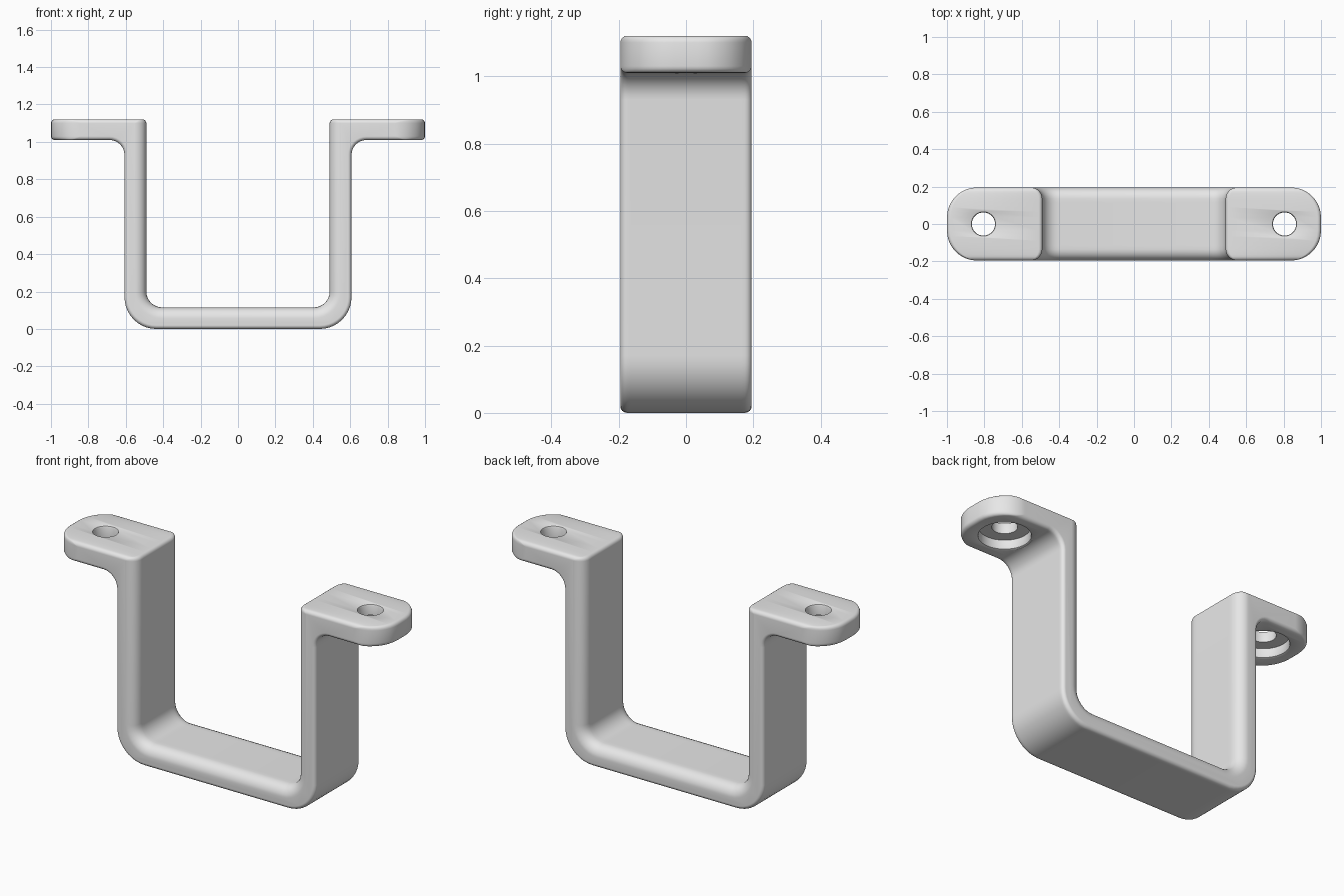
import bpy, bmesh, math
from mathutils import Vector

if "Cube" in bpy.data.objects:
    bpy.data.objects.remove(bpy.data.objects["Cube"])

HALF_DEPTH = 0.195
gray = bpy.data.materials.new("light gray")
gray.diffuse_color = (0.8, 0.8, 0.8, 1)
gray.use_nodes = True
gray.node_tree.nodes["Principled BSDF"].inputs["Base Color"].default_value = gray.diffuse_color


def inset(r, d):
    """How far a rounded edge of radius r pulls in at depth d from the face."""
    return r - math.sqrt(max(0, r * r - (r - d) ** 2)) if d < r else 0.0


def fillet(prev, cur, nxt, r, n):
    """Points of an arc rounding a right-angled corner."""
    u, v = (prev - cur).normalized(), (nxt - cur).normalized()
    centre = cur + (u + v) * r
    return [centre - v * r * math.cos(t) - u * r * math.sin(t)
            for t in (math.pi / 2 * i / n for i in range(n + 1))]


def section(d):
    """Outline of the bracket in x, z at depth d from the front face."""
    a, b, e = inset(0.02, d), inset(0.06, d), inset(0.16, d)
    small = max(0.02 - a, 0.002)
    corners = [(0, a, 0, 0), (0.607 - a, a, 0.17 - a, 10),
               (0.607 - a, 1.01 + a, 0.08 + a, 8),
               (1 - e, 1.01 + a, small, 4), (1 - e, 1.12 - a, small, 4),
               (0.49 + b, 1.12 - a, small, 4),
               (0.49 + b, 0.115 - b, 0.085 + b, 8), (0, 0.115 - b, 0, 0)]
    pos = [Vector((c[0], c[1])) for c in corners]
    pts = [pos[0]]
    for i in range(1, len(pos) - 1):
        pts += fillet(pos[i - 1], pos[i], pos[i + 1], corners[i][2], corners[i][3])
    pts.append(pos[-1])
    return pts + [Vector((-p.x, p.y)) for p in reversed(pts[1:-1])]


def make_object(name, bm):
    bmesh.ops.recalc_face_normals(bm, faces=bm.faces)
    mesh = bpy.data.meshes.new(name)
    bm.to_mesh(mesh)
    bm.free()
    mesh.materials.append(gray)
    ob = bpy.data.objects.new(name, mesh)
    bpy.context.collection.objects.link(ob)
    return ob


# Bracket body: outlines stacked from front to back, with rounded edges
depths = [0, 0.0005, 0.002, 0.006, 0.0125, 0.02, 0.03, 0.045, 0.06, 0.08, 0.105, 0.13, 0.16]
slices = [(-HALF_DEPTH + d, d) for d in depths]
slices += [(-y, d) for y, d in reversed(slices)]
bm = bmesh.new()
rings = [[bm.verts.new((p.x, y, p.y)) for p in section(d)] for y, d in slices]
for r0, r1 in zip(rings, rings[1:]):
    for i in range(len(r0)):
        j = (i + 1) % len(r0)
        bm.faces.new((r0[i], r0[j], r1[j], r1[i]))
bm.faces.new(rings[0])
bm.faces.new(rings[-1])
bracket = make_object("bracket", bm)

# Screw holes: turned cutters with a wide recess underneath
PROFILE = [(0.135, 0.97), (0.135, 1.01), (0.128, 1.013), (0.125, 1.02), (0.125, 1.06),
           (0.062, 1.06), (0.062, 1.11), (0.065, 1.117), (0.072, 1.121), (0.072, 1.16)]
STEPS = 40
for side, x in (("left", -0.805), ("right", 0.805)):
    bm = bmesh.new()
    rings = [[bm.verts.new((x + r * math.cos(2 * math.pi * i / STEPS),
                            r * math.sin(2 * math.pi * i / STEPS), z))
              for i in range(STEPS)] for r, z in PROFILE]
    for r0, r1 in zip(rings, rings[1:]):
        for i in range(STEPS):
            j = (i + 1) % STEPS
            bm.faces.new((r0[i], r0[j], r1[j], r1[i]))
    bm.faces.new(rings[0])
    bm.faces.new(rings[-1])
    cutter = make_object(side + "_hole_cutter", bm)
    cutter.hide_render = True
    cutter.hide_viewport = True
    cut = bracket.modifiers.new(side + " hole", 'BOOLEAN')
    cut.operation = 'DIFFERENCE'
    cut.solver = 'EXACT'
    cut.object = cutter

# Apply the cuts and smooth the rounded surfaces
bpy.context.view_layer.objects.active = bracket
bracket.select_set(True)
for m in list(bracket.modifiers):
    bpy.ops.object.modifier_apply(modifier=m.name)
bpy.ops.object.shade_smooth_by_angle(angle=math.radians(35))
